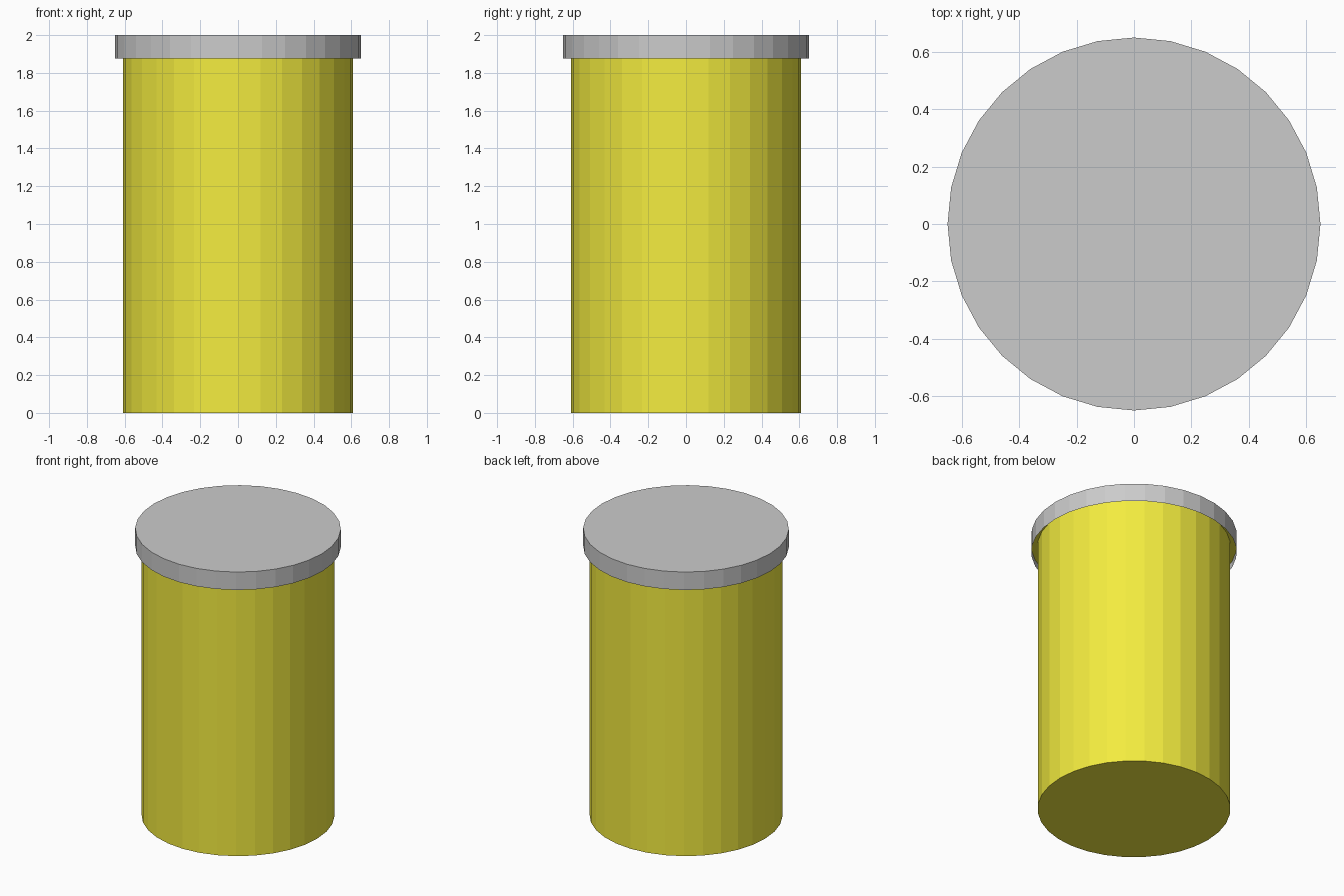
import bpy, bmesh
from math import cos, sin, tau

if "Cube" in bpy.data.objects:
    bpy.data.objects.remove(bpy.data.objects["Cube"])

SIDES = 32


def lathe(name, profile, cap_bottom=False, cap_top=False, color=None):
    """Revolve (radius, z) points, ordered bottom to top, around z."""
    bm = bmesh.new()
    rings = [[bm.verts.new((r * cos(tau * i / SIDES), r * sin(tau * i / SIDES), z))
              for i in range(SIDES)] for r, z in profile]
    for lo, hi in zip(rings, rings[1:]):
        for i in range(SIDES):
            j = (i + 1) % SIDES
            bm.faces.new((lo[i], lo[j], hi[j], hi[i]))
    if cap_bottom:
        bm.faces.new(rings[0][::-1])
    if cap_top:
        bm.faces.new(rings[-1])
    mesh = bpy.data.meshes.new(name)
    bm.to_mesh(mesh)
    bm.free()
    obj = bpy.data.objects.new(name, mesh)
    bpy.context.collection.objects.link(obj)
    if color:
        mat = bpy.data.materials.new(name + "_paint")
        mat.diffuse_color = color
        mat.use_nodes = True
        mat.node_tree.nodes["Principled BSDF"].inputs["Base Color"].default_value = mat.diffuse_color
        mesh.materials.append(mat)
    return obj


# Yellow container body with a narrow flange tucked inside the lid
lathe("container_body", [(0.61, 0), (0.61, 1.92), (0.65, 1.92)],
      cap_bottom=True, color=(0.9, 0.84, 0.05, 1))

# Grey lid: thin shell, open underneath
lathe("lid", [(0.65, 1.875), (0.65, 2.0)], cap_top=True)
